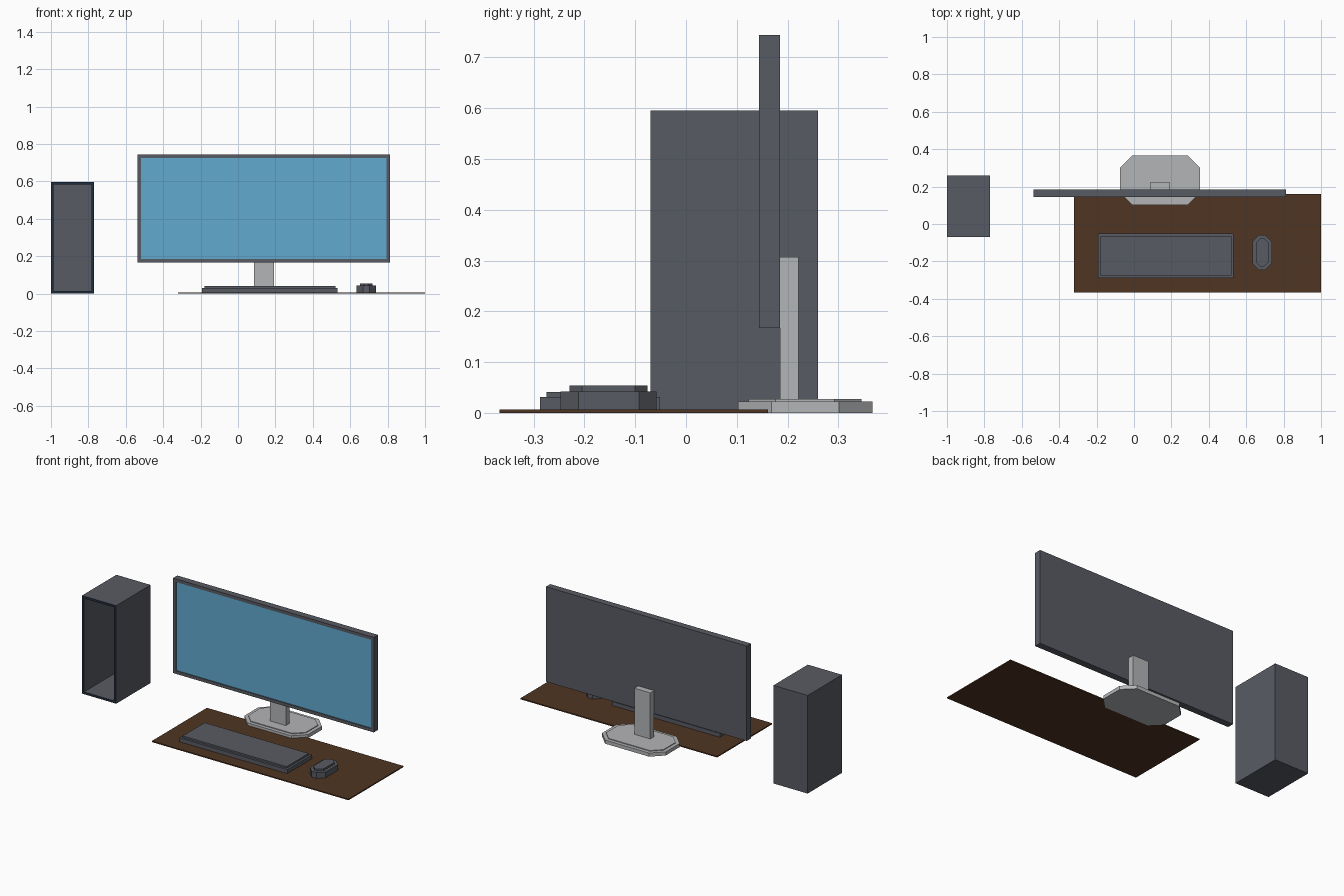
import bpy, bmesh

if "Cube" in bpy.data.objects:
    bpy.data.objects.remove(bpy.data.objects["Cube"])


def material(name, rgb):
    m = bpy.data.materials.new(name)
    m.diffuse_color = (*rgb, 1)
    m.use_nodes = True
    m.node_tree.nodes["Principled BSDF"].inputs["Base Color"].default_value = m.diffuse_color
    return m


GREY = material("dark_grey", (0.098, 0.105, 0.125))
SILVER = material("light_grey", (0.456, 0.462, 0.474))
BLUE = material("screen_blue", (0.122, 0.402, 0.631))
BROWN = material("brown", (0.080, 0.036, 0.016))
NAVY = material("navy", (0.0144, 0.026, 0.048))


def finish(name, bm, mats):
    bmesh.ops.recalc_face_normals(bm, faces=bm.faces)
    me = bpy.data.meshes.new(name)
    bm.to_mesh(me)
    bm.free()
    for m in mats:
        me.materials.append(m)
    ob = bpy.data.objects.new(name, me)
    bpy.context.collection.objects.link(ob)
    return ob


def prism(x, y, z, cut=0.0):
    """Box with optionally chamfered vertical corners, as a bmesh."""
    (x0, x1), (y0, y1), (z0, z1) = x, y, z
    if cut:
        pts = [(x0 + cut, y0), (x1 - cut, y0), (x1, y0 + cut), (x1, y1 - cut),
               (x1 - cut, y1), (x0 + cut, y1), (x0, y1 - cut), (x0, y0 + cut)]
    else:
        pts = [(x0, y0), (x1, y0), (x1, y1), (x0, y1)]
    bm = bmesh.new()
    low = [bm.verts.new((a, b, z0)) for a, b in pts]
    top = [bm.verts.new((a, b, z1)) for a, b in pts]
    bm.faces.new(low[::-1])
    bm.faces.new(top)
    for i in range(len(pts)):
        j = (i + 1) % len(pts)
        bm.faces.new((low[i], low[j], top[j], top[i]))
    bm.normal_update()
    return bm


def facing(bm, axis, sign):
    return max(bm.faces, key=lambda f: sign * f.normal[axis])


def push(bm, face, inset, move):
    """Inset a face, then extrude the middle along a vector; returns (rim, middle)."""
    rim = bmesh.ops.inset_region(bm, faces=[face], thickness=inset,
                                 use_even_offset=True)["faces"]
    out = bmesh.ops.extrude_discrete_faces(bm, faces=[face])["faces"]
    bmesh.ops.translate(bm, verts=out[0].verts, vec=move)
    return rim, out[0]


def stepped(name, mat, x, y, z, cut, inset, rise):
    """Slab with a smaller raised plate on top."""
    bm = prism(x, y, z, cut)
    push(bm, facing(bm, 2, 1), inset, (0, 0, rise))
    return finish(name, bm, [mat])


# Computer tower: hollow case with a navy front rim
bm = prism((-1.0, -0.77), (-0.07, 0.26), (0, 0.596))
rim, _ = push(bm, facing(bm, 1, -1), 0.014, (0, 0.316, 0))
for f in rim:
    f.material_index = 1
finish("computer_tower", bm, [GREY, NAVY])

# Monitor with a slightly recessed screen
bm = prism((-0.538, 0.812), (0.144, 0.185), (0.167, 0.744))
_, screen = push(bm, facing(bm, 1, -1), 0.019, (0, 0.006, 0))
screen.material_index = 1
finish("monitor", bm, [GREY, BLUE])

# Monitor stand
finish("stand_post", prism((0.085, 0.192), (0.185, 0.222), (0.025, 0.307)), [SILVER])
stepped("stand_base", SILVER, (-0.075, 0.353), (0.102, 0.367), (0, 0.022),
        0.066, 0.021, 0.005)

# Desk mat
finish("desk_mat", prism((-0.322, 1.0), (-0.367, 0.161), (0, 0.007)), [BROWN])

# Keyboard and mouse
stepped("keyboard", GREY, (-0.192, 0.533), (-0.288, -0.051), (0.006, 0.031),
        0, 0.013, 0.010)
stepped("mouse", GREY, (0.633, 0.737), (-0.247, -0.058), (0.006, 0.042),
        0.035, 0.018, 0.012)
